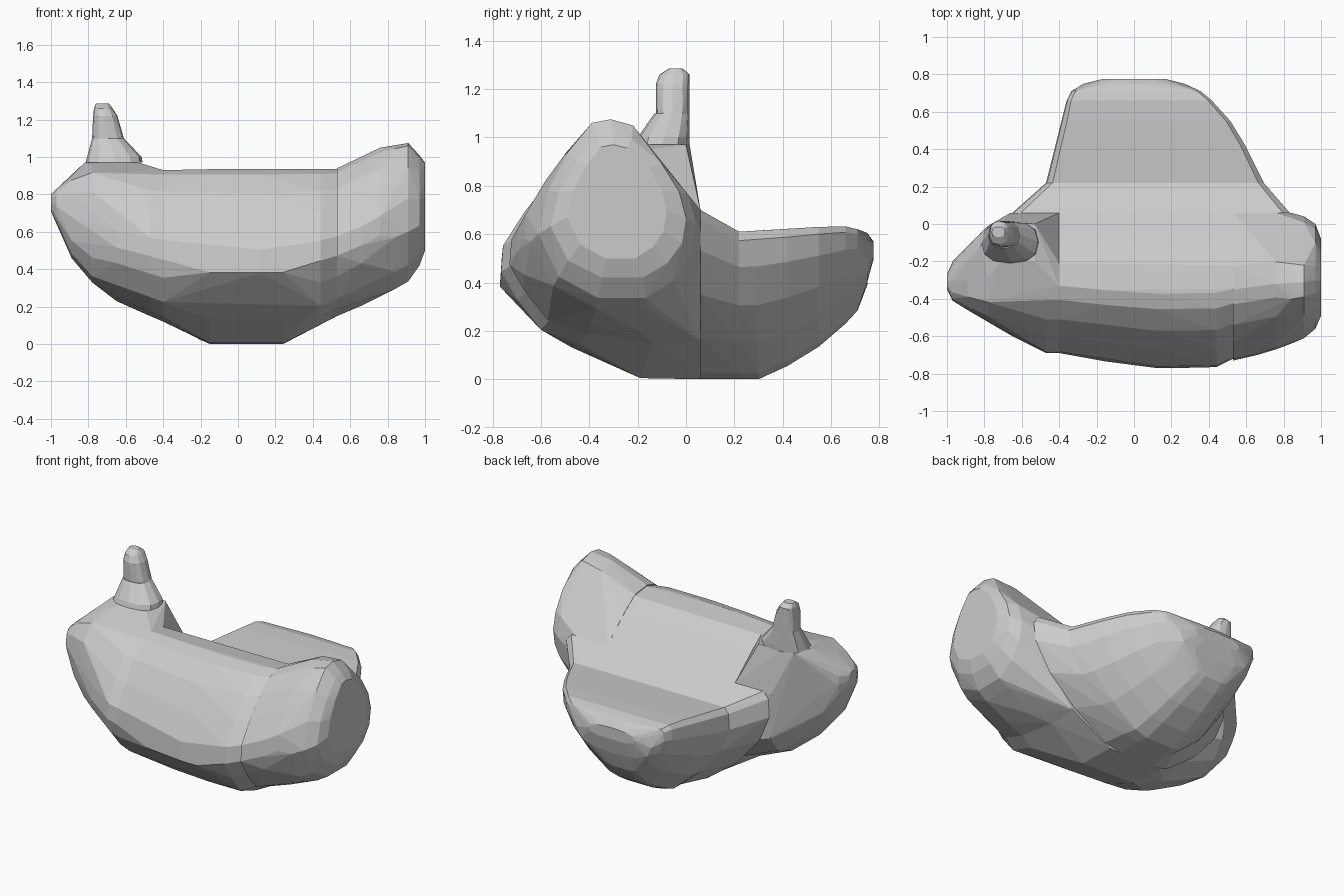
import bpy, bmesh, math

# Body cross-sections: u runs front to back, v runs bottom to top
TOP = [(0, 0.41), (0.01, 0.54), (0.12, 0.71), (0.24, 0.86), (0.38, 0.97), (0.48, 1),
       (0.64, 0.98), (0.77, 0.89), (1, 0.75)]
MID = [(1, 0), (0.7, 0.005), (0.36, 0.14), (0.2, 0.255), (0.1, 0.33)] + TOP
SOFT = [(1, 0.24), (0.88, 0.08), (0.65, 0), (0.4, 0.03), (0.18, 0.13), (0.04, 0.29)] + TOP
FLAT = [(1, 0.01), (0.75, 0), (0.4, 0.05), (0.2, 0.12), (0.08, 0.27)] + TOP
# Egg-shaped section for the raised right end
EGG = [(0.38, 0), (0.68, 0), (0.86, 0.1), (0.97, 0.24), (1, 0.42), (0.95, 0.6), (0.82, 0.8),
       (0.6, 0.97), (0.46, 1), (0.34, 0.98), (0.19, 0.82), (0.06, 0.6), (0, 0.36), (0.13, 0.12)]
# Rounded section used for tapering ends
ROUND = [(0.5 + 0.5 * math.copysign(abs(math.cos(a)) ** 0.8, math.cos(a)),
          0.5 + 0.5 * math.copysign(abs(math.sin(a)) ** 0.8, math.sin(a)))
         for a in [math.tau * i / 12 for i in range(12)]]
# Rear section: flat top, rounded keel
REAR = [(0.03, 1), (0.97, 1), (0.995, 0.94), (0.985, 0.76), (0.91, 0.5), (0.78, 0.25), (0.62, 0.04),
        (0.54, 0), (0.36, 0), (0.3, 0.03), (0.16, 0.25), (0.05, 0.52), (0, 0.77), (0.005, 0.94)]


def ring(axis, t, a0, a1, b0, b1, prof):
    """Profile fitted to a box in the plane at t along the given axis."""
    pts = []
    for u, v in prof:
        p = [a0 + (a1 - a0) * u, b0 + (b1 - b0) * v]
        p.insert(axis, t)
        if axis == 0:  # keep the body under its sloping back face
            p[2] = min(p[2], 0.70 + (0.06 - p[1]) * 1.25)
        pts.append(tuple(p))
    return pts


def hull(name, pts):
    bm = bmesh.new()
    for p in pts:
        bm.verts.new(p)
    res = bmesh.ops.convex_hull(bm, input=bm.verts)
    junk = {g for k in ("geom_interior", "geom_unused") for g in res[k]
            if isinstance(g, bmesh.types.BMVert)}
    bmesh.ops.delete(bm, geom=list(junk), context='VERTS')
    bmesh.ops.dissolve_limit(bm, angle_limit=math.radians(2), verts=bm.verts, edges=bm.edges)
    bmesh.ops.recalc_face_normals(bm, faces=bm.faces)
    me = bpy.data.meshes.new(name)
    bm.to_mesh(me)
    bm.free()
    ob = bpy.data.objects.new(name, me)
    bpy.context.collection.objects.link(ob)
    return ob


def loft(name, axis, rows, extra=()):
    pts = list(extra)
    for row in rows:
        pts += ring(axis, *row)
    return hull(name, pts)


# Middle of the body
loft("body_middle", 0, [
    (-0.40, -0.69, 0.06, 0.12, 0.93, SOFT),
    (-0.15, -0.735, 0.06, 0.0, 0.935, MID),
    (0.12, -0.77, 0.06, 0.0, 0.935, MID),
    (0.24, -0.77, 0.06, 0.0, 0.935, MID),
    (0.44, -0.765, 0.06, 0.105, 0.935, FLAT),
    (0.53, -0.72, 0.06, 0.15, 0.935, FLAT)])

# Left end, with a small plateau under the stem
loft("body_left", 0, [
    (-0.40, -0.69, 0.06, 0.12, 0.93, SOFT),
    (-0.47, -0.69, 0.06, 0.15, 0.93, SOFT),
    (-0.65, -0.60, 0.05, 0.23, 0.93, SOFT),
    (-0.78, -0.52, -0.04, 0.33, 0.95, ROUND),
    (-0.89, -0.46, -0.13, 0.46, 0.90, ROUND),
    (-0.97, -0.41, -0.20, 0.64, 0.83, ROUND),
    (-1.00, -0.35, -0.27, 0.71, 0.80, ROUND)],
    [(-0.82, -0.12, 0.97), (-0.78, -0.01, 0.97), (-0.70, 0.015, 0.97),
     (-0.53, 0.0, 0.97), (-0.53, -0.20, 0.97), (-0.72, -0.21, 0.97), (-0.66, 0.06, 0.69)])

# Right end, rising higher
loft("body_right", 0, [
    (0.53, -0.73, 0.06, 0.15, 0.94, FLAT),
    (0.66, -0.70, 0.06, 0.205, 0.99, SOFT),
    (0.76, -0.67, 0.06, 0.255, 1.05, SOFT),
    (0.84, -0.64, 0.06, 0.295, 1.06, EGG),
    (0.91, -0.61, 0.04, 0.335, 1.075, EGG),
    (0.97, -0.56, 0.0, 0.42, 1.01, EGG),
    (1.00, -0.49, -0.08, 0.50, 0.97, EGG)])

# Joining strip behind the body
loft("rear_strip", 1, [
    (0.06, -0.65, 0.84, 0.0, 0.70, REAR),
    (0.22, -0.47, 0.70, 0.0, 0.61, REAR)])

# Rear lump
loft("rear_lump", 1, [
    (0.22, -0.47, 0.70, 0.0, 0.61, REAR),
    (0.30, -0.45, 0.66, 0.0, 0.615, REAR),
    (0.42, -0.42, 0.60, 0.055, 0.622, REAR),
    (0.55, -0.385, 0.52, 0.135, 0.63, REAR),
    (0.66, -0.36, 0.42, 0.23, 0.632, REAR),
    (0.71, -0.335, 0.36, 0.285, 0.62, REAR),
    (0.75, -0.27, 0.27, 0.39, 0.605, ROUND),
    (0.775, -0.17, 0.17, 0.49, 0.57, ROUND)])

# Stem: wide base and narrow leaning tip
loft("stem_base", 2, [
    (0.97, -0.815, -0.51, -0.21, 0.015, ROUND),
    (1.00, -0.80, -0.515, -0.20, 0.015, ROUND),
    (1.10, -0.78, -0.61, -0.13, 0.015, ROUND)])
loft("stem_tip", 2, [
    (1.10, -0.78, -0.61, -0.125, 0.015, ROUND),
    (1.22, -0.775, -0.645, -0.125, 0.015, ROUND),
    (1.26, -0.77, -0.67, -0.11, 0.015, ROUND),
    (1.285, -0.76, -0.69, -0.07, -0.015, ROUND)])
